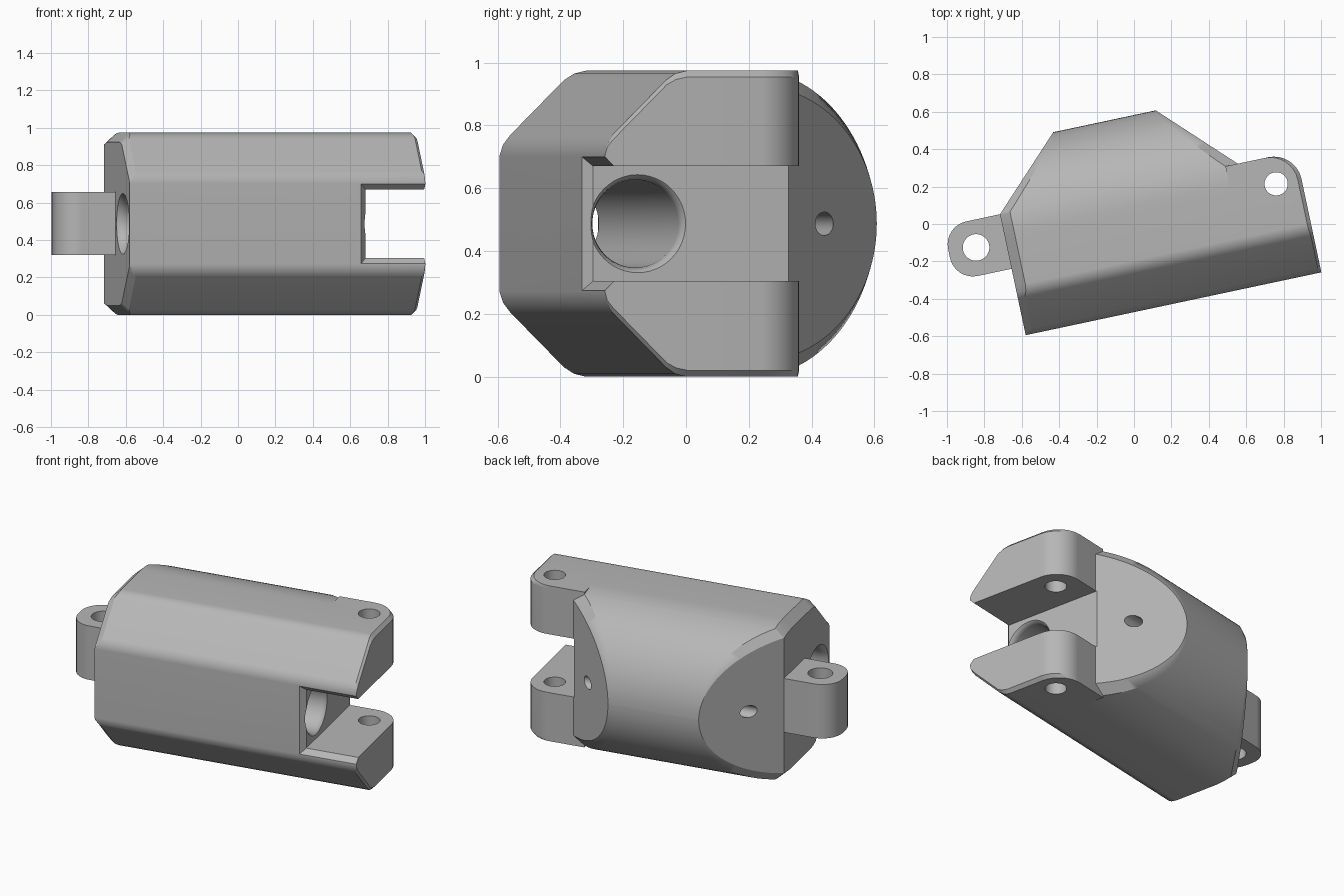
import bpy, bmesh, math
from mathutils import Matrix

cube = bpy.data.objects.get("Cube")
if cube:
    bpy.data.objects.remove(cube, do_unlink=True)

TURN = Matrix.Rotation(math.radians(12), 4, 'Z')   # the block sits turned about z
H = 0.487                                          # half height, also the round back's radius
FRONT, BACK_C, LUG_V = -0.461, 0.083, 0.2
LEFT, RIGHT, SLOT_U = -0.69, 0.926, 0.605
LUG_R = 0.15

metal = bpy.data.materials.new("light_grey")
metal.use_nodes = True
grey = (0.47, 0.47, 0.47, 1)
metal.diffuse_color = grey
metal.node_tree.nodes["Principled BSDF"].inputs["Base Color"].default_value = grey


def loft(name, rings):
    """Skin equal-length closed rings and cap both ends."""
    bm = bmesh.new()
    rows = [[bm.verts.new(p) for p in ring] for ring in rings]
    n = len(rows[0])
    for a, b in zip(rows, rows[1:]):
        for i in range(n):
            j = (i + 1) % n
            bm.faces.new((a[i], a[j], b[j], b[i]))
    bm.faces.new(rows[0])
    bm.faces.new(rows[-1])
    bmesh.ops.remove_doubles(bm, verts=bm.verts, dist=0.0002)
    bmesh.ops.dissolve_degenerate(bm, edges=bm.edges, dist=0.0002)
    bmesh.ops.recalc_face_normals(bm, faces=bm.faces)
    bmesh.ops.transform(bm, matrix=TURN, verts=bm.verts)
    mesh = bpy.data.meshes.new(name)
    bm.to_mesh(mesh)
    bm.free()
    mesh.materials.append(metal)
    obj = bpy.data.objects.new(name, mesh)
    bpy.context.collection.objects.link(obj)
    return obj


def circle(r, place, n=48):
    return [place(r * math.cos(math.tau * i / n), r * math.sin(math.tau * i / n)) for i in range(n)]


def bore_along(name, v, steps):
    """Lathe along the block's length from (position, radius) steps."""
    return loft(name, [circle(r, lambda a, b: (u, v + a, H + b)) for u, r in steps])


def pin_hole(name, u, v, r):
    return loft(name, [circle(r, lambda a, b: (u + a, v + b, z)) for z in (-0.2, 1.2)])


def cut(obj, cutters):
    for c in cutters:
        mod = obj.modifiers.new("cut", 'BOOLEAN')
        mod.operation, mod.solver, mod.object = 'DIFFERENCE', 'EXACT', c
        bpy.context.view_layer.objects.active = obj
        bpy.ops.object.modifier_apply(modifier=mod.name)
        bpy.data.objects.remove(c, do_unlink=True)


def finish(obj):
    bpy.ops.object.select_all(action='DESELECT')
    obj.select_set(True)
    bpy.context.view_layer.objects.active = obj
    bpy.ops.object.shade_smooth_by_angle(angle=math.radians(30))
    mod = obj.modifiers.new("even_shading", 'WEIGHTED_NORMAL')
    mod.keep_sharp = True


def mirrored(v, top):
    """Closed ring at depth v from (u, half height) points, mirrored in z."""
    return ([(u, v, H + h) for u, h in top] +
            [(u, v, H - h) for u, h in reversed(top)])


def left_end(v, h, nz):
    """Left end with an edge chamfer that fades out where the skin turns upright."""
    u = LEFT + max(0, v - LUG_V)
    return [(u, h - 0.05 * nz), (u + 0.055 * nz, h)]


def round_half(v):
    return H if v < BACK_C else math.sqrt(max(0, H * H - (v - BACK_C) ** 2))


def lug_column(v, h, nz, end):
    skin = min(h, round_half(v))
    return mirrored(v, left_end(v, skin, nz) + [
        (0.542, skin), (0.542, h), (end - 0.02 * nz, h), (end, h - 0.02 * nz)])


def back_column(a):
    v, h, nz = BACK_C + H * math.sin(a), H * math.cos(a), math.cos(a)
    u = SLOT_U + 0.005 + LUG_V - v
    outer = (u - 0.07 * nz, h)
    return mirrored(v, left_end(v, h, nz) + [outer, outer, outer, (u, h - 0.05 * nz)])


# Main block: softened front chamfers, rounded lug corner, round back with slanted ends
columns = [lug_column(v, h, nz, RIGHT) for v, h, nz in (
    (FRONT, 0.215, 0), (-0.453, 0.252, 0.38), (-0.433, 0.283, 0.7),
    (-0.259, 0.457, 0.7), (-0.228, 0.478, 0.92), (-0.191, H, 1))]
for i in range(9):
    b = math.pi / 2 * i / 8
    columns.append(lug_column(LUG_V - LUG_R + LUG_R * math.sin(b), H, 1,
                              RIGHT - LUG_R + LUG_R * math.cos(b)))
start = math.asin((LUG_V - BACK_C) / H)
STEPS = 24
for i in range(STEPS + 1):
    columns.append(back_column(min(start + (math.pi / 2 - start) * i / STEPS, math.pi / 2 - 0.002)))
body = loft("main_block", columns)

# Slot between the two right lugs, flared at the front
slot_rings = []
for v, grow in ((FRONT - 0.03, 0.06), (FRONT + 0.03, 0), (0.3, 0)):
    u, z0, z1 = SLOT_U - grow, 0.304 - grow, 0.67 + grow
    slot_rings.append([(u, v, z0), (1.2, v, z0), (1.2, v, z1), (u, v, z1)])
cut(body, [
    loft("slot_cutter", slot_rings),
    bore_along("main_bore_cutter", -0.286, (
        (-0.72, 0.19), (LEFT, 0.162), (-0.675, 0.148), (-0.65, 0.14),
        (0.57, 0.14), (0.593, 0.146), (SLOT_U, 0.156), (0.62, 0.17))),
    bore_along("small_bore_cutter", 0.353, ((-0.9, 0.037), (0.9, 0.037))),
    pin_hole("right_pin_cutter", 0.788, 0.052, 0.062),
])
finish(body)

# Single lug on the left end
LUG_END, LUG_LOW, CORNER = -1.0, -0.098, 0.125
plan = [(-0.63, LUG_LOW), (-0.63, LUG_V)]
for cv, first in ((LUG_V - CORNER, 90), (LUG_LOW + CORNER, 180)):
    for i in range(9):
        t = math.radians(first + 90 * i / 8)
        plan.append((LUG_END + CORNER + CORNER * math.cos(t), cv + CORNER * math.sin(t)))
lug = loft("left_lug", [[(u, v, z) for u, v in plan] for z in (0.319, 0.657)])
cut(lug, [pin_hole("left_pin_cutter", -0.852, 0.053, 0.071)])
finish(lug)
